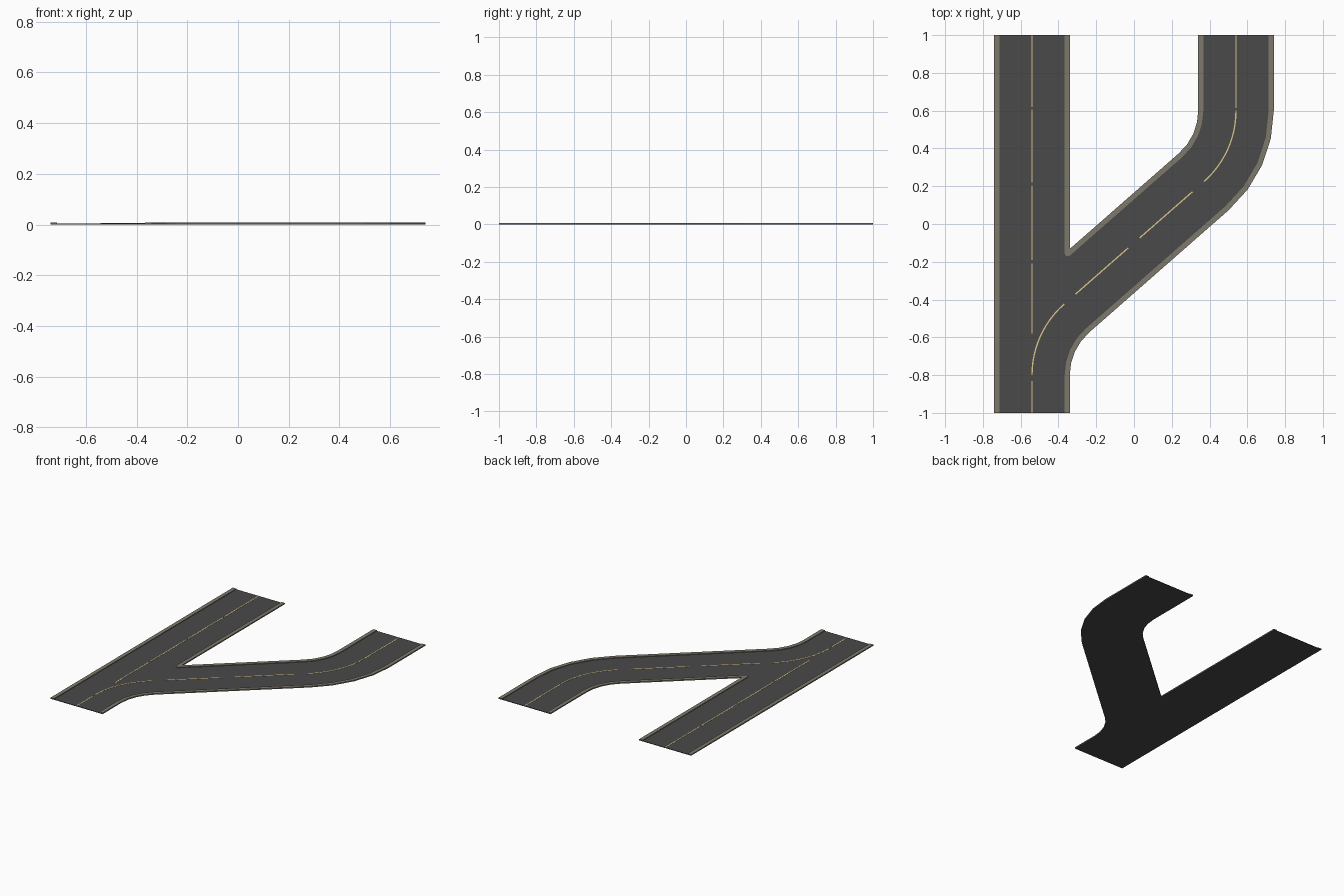
import bpy, bmesh, math
from mathutils import Vector

if "Cube" in bpy.data.objects:
    bpy.data.objects.remove(bpy.data.objects["Cube"])

R, HALF, LX = 0.5, 0.2, 0.54          # bend radius, half road width, lane centre x
A = math.radians(41.2)                # heading of the diagonal stretch
TURN = math.pi / 2 - A
ROAD_Z, CURB_Z, CURB_W = 0.004, 0.0085, 0.027


def material(name, rgb):
    m = bpy.data.materials.new(name)
    m.diffuse_color = (*rgb, 1)
    m.use_nodes = True
    m.node_tree.nodes["Principled BSDF"].inputs["Base Color"].default_value = m.diffuse_color
    return m


asphalt = material("asphalt grey", (0.067, 0.067, 0.067))
stone = material("curb stone", (0.21, 0.19, 0.15))
yellow = material("line yellow", (0.72, 0.56, 0.25))


def make(name, rings, z0, z1, mat):
    """Extrude flat polygons from z0 to z1 into one object."""
    bm = bmesh.new()
    for ring in rings:
        bm.faces.new([bm.verts.new((p[0], p[1], z0)) for p in ring])
    bmesh.ops.recalc_face_normals(bm, faces=bm.faces)
    res = bmesh.ops.extrude_face_region(bm, geom=bm.faces[:], use_keep_orig=True)
    verts = [g for g in res["geom"] if isinstance(g, bmesh.types.BMVert)]
    bmesh.ops.translate(bm, verts=verts, vec=(0, 0, z1 - z0))
    bmesh.ops.recalc_face_normals(bm, faces=bm.faces)
    me = bpy.data.meshes.new(name)
    bm.to_mesh(me)
    bm.free()
    me.materials.append(mat)
    ob = bpy.data.objects.new(name, me)
    bpy.context.collection.objects.link(ob)
    return ob


def lower_arc(off, n=4):
    """First bend; off is the distance to the left of the centre line."""
    r = R + off
    return [(R - LX - r * math.cos(t), -0.8 + r * math.sin(t))
            for t in (TURN * i / n for i in range(n + 1))]


def upper_arc(off, n=4):
    r = R - off
    return [(LX - R + r * math.cos(t), 0.6 + r * math.sin(t))
            for t in (-TURN * (1 - i / n) for i in range(n + 1))]


def right_edge(d):
    return [(-LX + d, -1)] + lower_arc(-d) + upper_arc(-d) + [(LX + d, 1)]


def fork_edge(d, centre_d, n=6):
    """Edge between the two arms: down the branch, round the fork, up the main road."""
    cx = -LX + centre_d
    cy = -0.1 + math.tan(A) * cx + centre_d / math.cos(A)
    r = centre_d - d
    a0, a1 = A - math.pi / 2, -math.pi
    nose = [(cx + r * math.cos(a), cy + r * math.sin(a))
            for a in (a0 + (a1 - a0) * i / n for i in range(n + 1))]
    return [(LX - d, 1)] + upper_arc(d)[::-1] + nose + [(-LX + d, 1)]


def strip(a, b):
    return a + b[::-1]


# Road slab, one outline for both arms
e = HALF - 0.001
make("road_surface", [right_edge(e) + fork_edge(e, HALF + 0.004) + [(-LX - e, 1), (-LX - e, -1)]],
     0, ROAD_Z, asphalt)

# Raised curbs
i = HALF - CURB_W
curbs = {
    "left_curb": ([(-LX - HALF, -1), (-LX - HALF, 1)], [(-LX - i, -1), (-LX - i, 1)]),
    "right_curb": (right_edge(HALF), right_edge(i)),
    "fork_curb": (fork_edge(HALF, HALF + 0.004), fork_edge(i, HALF - 0.01)),
}
for name, (outer, inner) in curbs.items():
    quads = strip(outer, inner)
    make(name, [quads], 0.0004, CURB_Z, stone)

# Painted centre lines
w = 0.0035


def straight_dash(p, q):
    p, q = Vector(p), Vector(q)
    n = (q - p).normalized().orthogonal() * w
    return [p + n, q + n, q - n, p - n]


main = [(-1, -0.83), (-0.58, -0.21), (-0.19, 0.205), (0.22, 0.605), (0.62, 1)]
make("main_road_lines", [straight_dash((-LX, a), (-LX, b)) for a, b in main],
     ROAD_Z - 0.001, ROAD_Z + 0.001, yellow)

s = math.tan(A)
diagonal = [straight_dash((a, -0.1 + s * a), (b, -0.1 + s * b))
            for a, b in ((-0.31, -0.03), (0.03, 0.31))]
bends = [strip(arc(w, 12), arc(-w, 12)) for arc in (lower_arc, upper_arc)]
make("branch_road_lines", diagonal + bends + [straight_dash((LX, 0.615), (LX, 1))],
     ROAD_Z - 0.001, ROAD_Z + 0.001, yellow)
